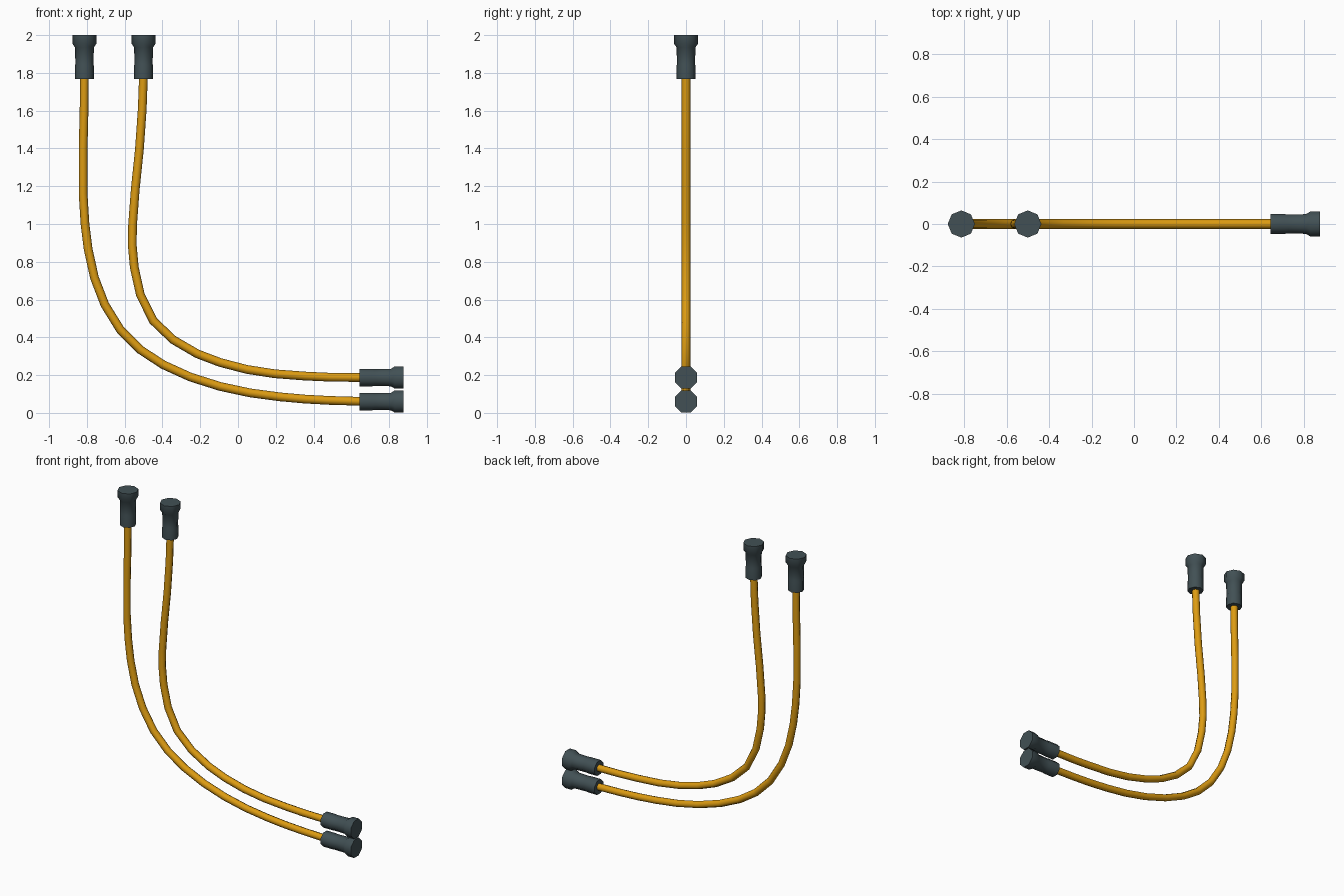
import bpy, math
from mathutils import Matrix, Vector

if "Cube" in bpy.data.objects:
    bpy.data.objects.remove(bpy.data.objects["Cube"])


def material(name, rgb):
    m = bpy.data.materials.new(name)
    m.diffuse_color = (*rgb, 1)
    m.use_nodes = True
    m.node_tree.nodes["Principled BSDF"].inputs["Base Color"].default_value = m.diffuse_color
    return m


AMBER = material("amber_hose", (0.72, 0.33, 0.006))
SLATE = material("dark_slate", (0.054, 0.081, 0.09))


def activate(ob):
    bpy.ops.object.select_all(action='DESELECT')
    ob.select_set(True)
    bpy.context.view_layer.objects.active = ob


# Flexible hose: round tube swept along a path in the XZ plane
def hose(name, path):
    cu = bpy.data.curves.new(name, 'CURVE')
    cu.dimensions = '3D'
    cu.bevel_depth = 0.023
    cu.bevel_resolution = 2
    cu.use_fill_caps = True
    sp = cu.splines.new('POLY')
    sp.points.add(len(path) - 1)
    for p, (x, z) in zip(sp.points, path):
        p.co = (x, 0, z, 1)
    cu.materials.append(AMBER)
    ob = bpy.data.objects.new(name, cu)
    bpy.context.collection.objects.link(ob)
    activate(ob)
    bpy.ops.object.convert(target='MESH')
    bpy.ops.object.shade_smooth_by_angle(angle=math.radians(50))


# End fitting: eight-sided lathe, (distance back from the tip, radius)
PROFILE = [(0, 0.064), (0.045, 0.064), (0.065, 0.05), (0.15, 0.048),
           (0.165, 0.05), (0.232, 0.05)]


def fitting(name, tip, axis, turn):
    n = 8
    verts = [(r * math.cos(2 * math.pi * i / n + turn),
              r * math.sin(2 * math.pi * i / n + turn), -d)
             for d, r in PROFILE for i in range(n)]
    faces = [tuple(range(n)),
             tuple(reversed(range(len(verts) - n, len(verts))))]
    for k in range(len(PROFILE) - 1):
        for i in range(n):
            a, b = k * n + i, k * n + (i + 1) % n
            faces.append((a, a + n, b + n, b))
    me = bpy.data.meshes.new(name)
    me.from_pydata(verts, [], faces)
    rot = Matrix() if axis == 'Z' else Matrix.Rotation(math.pi / 2, 4, 'Y')
    me.transform(Matrix.Translation(Vector(tip)) @ rot)
    me.materials.append(SLATE)
    ob = bpy.data.objects.new(name, me)
    bpy.context.collection.objects.link(ob)
    activate(ob)
    bpy.ops.object.shade_smooth_by_angle(angle=math.radians(50))


OUTER = [(-.813, 1.8), (-.815, 1.6), (-.82, 1.4), (-.82, 1.16), (-.81, 1.0),
         (-.793, .865), (-.76, .716), (-.705, .573), (-.623, .44),
         (-.517, .334), (-.396, .255), (-.253, .19), (-.095, .14),
         (.063, .106), (.22, .085), (.354, .073), (.485, .066), (.66, .061)]
INNER = [(-.5, 1.8), (-.507, 1.607), (-.522, 1.395), (-.544, 1.183),
         (-.558, .997), (-.56, .89), (-.549, .77), (-.517, .626),
         (-.449, .488), (-.343, .387), (-.216, .313), (-.095, .267),
         (.047, .23), (.195, .207), (.354, .195), (.485, .189), (.66, .187)]

for label, path, x, z in (("outer", OUTER, -.813, .06),
                          ("inner", INNER, -.5, .187)):
    hose(label + "_hose", path)
    fitting(label + "_top_fitting", (x, 0, 2), 'Z', 0)
    fitting(label + "_side_fitting", (.875, 0, z), 'X', math.pi / 8)
